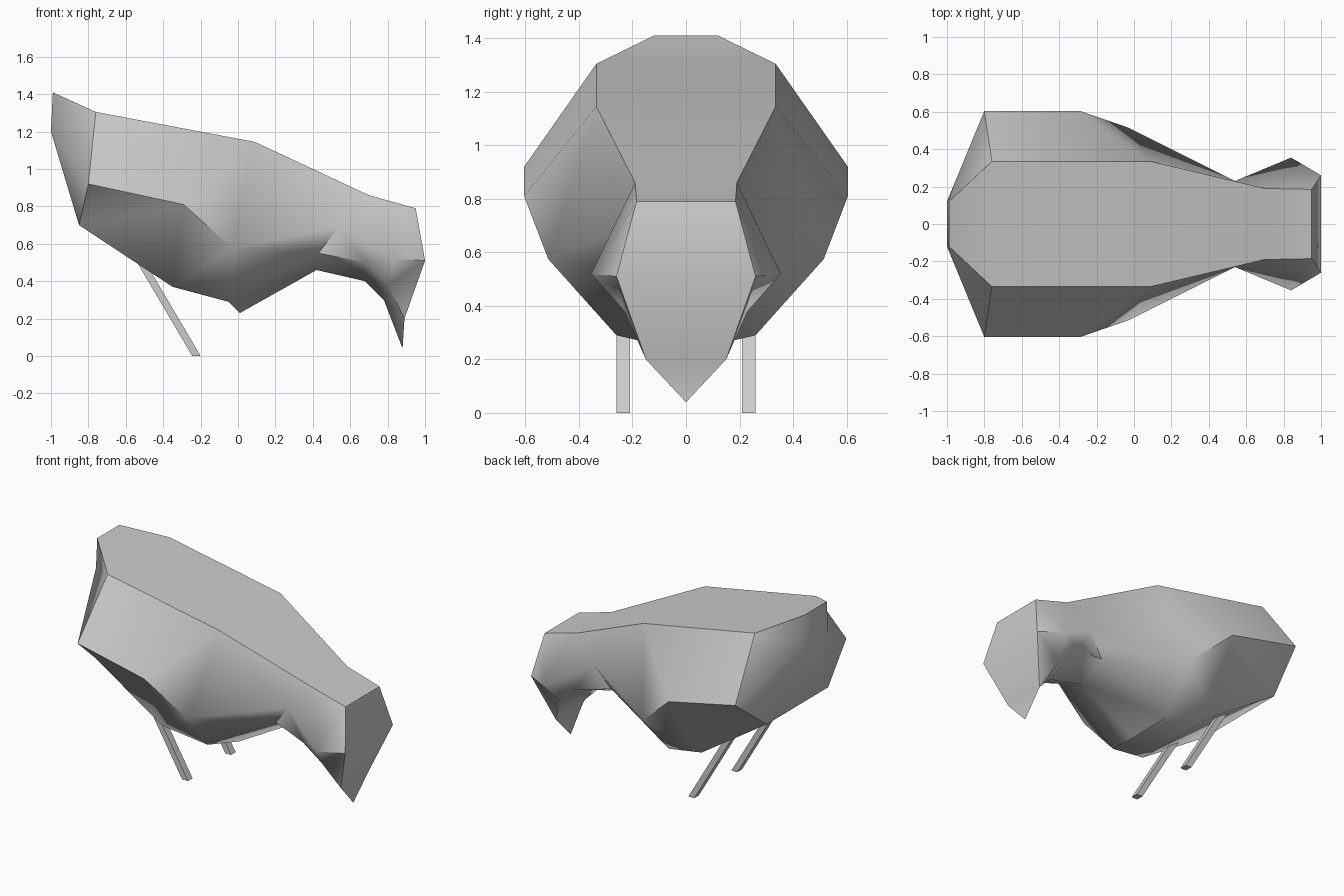
import bpy, bmesh, math
from mathutils import Vector

if "Cube" in bpy.data.objects:
    bpy.data.objects.remove(bpy.data.objects["Cube"])

# Lengthwise feature lines of one side, tail to head
TOP = [(-.99, .12, 1.41), (-.76, .335, 1.305), (.09, .335, 1.145), (.70, .19, .86), (.95, .185, .79)]
FLANK = [(-1, .12, 1.2), (-.80, .605, .92), (-.29, .605, .81), (-.03, .515, .575),
         (.54, .23, .69), (.84, .355, .52), (1, .26, .51)]
LOWER = [(-.85, .335, .70), (-.35, .33, .37), (-.05, .26, .29), (.43, .20, .55),
         (.68, .26, .50), (.80, .23, .38), (.89, .15, .20)]
KEEL = [(.01, 0, .23), (.42, 0, .46), (.68, 0, .40), (.78, 0, .30), (.88, 0, .04)]


def strip(bm, a, b):
    """Join two lines of vertices with triangles, taking the shorter diagonal."""
    i = j = 0
    while i < len(a) - 1 or j < len(b) - 1:
        step_a = (a[i + 1].co - b[j].co).length if i < len(a) - 1 else math.inf
        step_b = (a[i].co - b[j + 1].co).length if j < len(b) - 1 else math.inf
        if step_a < step_b:
            bm.faces.new((a[i], a[i + 1], b[j]))
            i += 1
        else:
            bm.faces.new((a[i], b[j + 1], b[j]))
            j += 1


def finish(bm, name):
    bmesh.ops.recalc_face_normals(bm, faces=bm.faces)
    mesh = bpy.data.meshes.new(name)
    bm.to_mesh(mesh)
    bm.free()
    obj = bpy.data.objects.new(name, mesh)
    bpy.context.collection.objects.link(obj)
    return obj


# Body, neck and head in one shell
bm = bmesh.new()
keel = [bm.verts.new(p) for p in KEEL]
sides = []
for s in (1, -1):
    top, flank, lower = [[bm.verts.new((x, s * y, z)) for x, y, z in line]
                         for line in (TOP, FLANK, LOWER)]
    strip(bm, top, flank)
    strip(bm, flank, lower)
    strip(bm, lower[2:], keel)
    # Back deck, rump to belly, and beak front: lines bridged across the middle
    sides.append((top, [top[0], flank[0]] + lower[:3], [top[-1], flank[-1], lower[-1]]))
for left, right in zip(*sides):
    for k in range(len(left) - 1):
        bm.faces.new((left[k], left[k + 1], right[k + 1], right[k]))
bm.faces.new((sides[0][1][-1], sides[1][1][-1], keel[0]))
bm.faces.new((sides[0][2][-1], sides[1][2][-1], keel[-1]))
body = finish(bm, "body")
bpy.context.view_layer.objects.active = body
body.select_set(True)
bpy.ops.object.shade_smooth_by_angle(angle=math.radians(50))

# Slanted square legs
for name, y in (("left_leg", .235), ("right_leg", -.235)):
    bm = bmesh.new()
    bmesh.ops.create_cube(bm, size=1)
    for v in bm.verts:
        up = v.co.z > 0
        v.co = Vector((-.222 + v.co.x * .045 - (.33 if up else 0), y + v.co.y * .05, .56 if up else 0))
    finish(bm, name)
